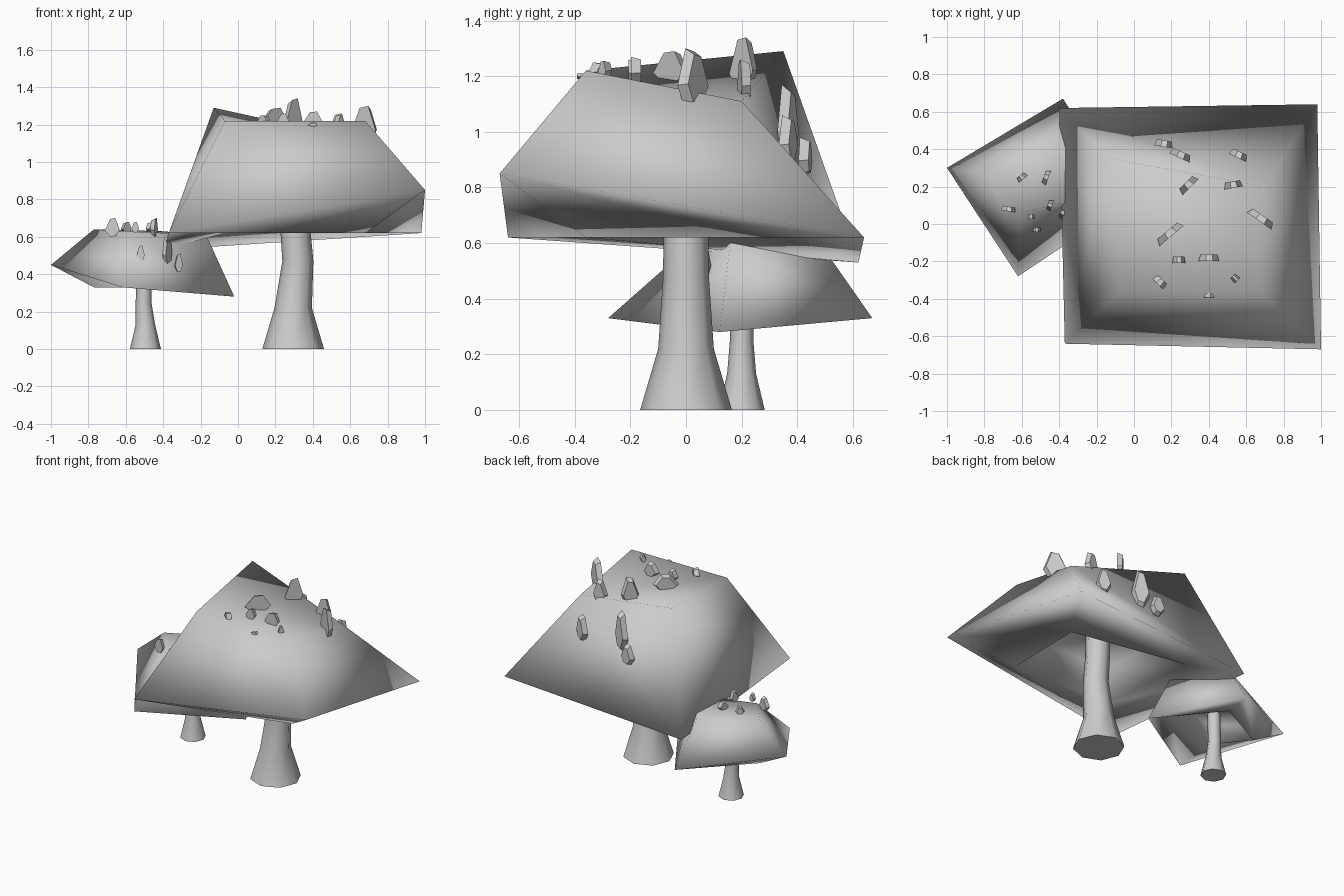
import bpy, bmesh
from math import radians, cos, sin, tau
from mathutils import Matrix, Vector

if "Cube" in bpy.data.objects:
    bpy.data.objects.remove(bpy.data.objects["Cube"])


def finish(bm, name, smooth=None):
    bmesh.ops.recalc_face_normals(bm, faces=bm.faces)
    mesh = bpy.data.meshes.new(name)
    bm.to_mesh(mesh)
    bm.free()
    ob = bpy.data.objects.new(name, mesh)
    bpy.context.collection.objects.link(ob)
    if smooth:
        bpy.ops.object.select_all(action='DESELECT')
        bpy.context.view_layer.objects.active = ob
        ob.select_set(True)
        bpy.ops.object.shade_smooth_by_angle(angle=radians(smooth))
    return ob


def cap(name, rim, crown, lip_z, ceiling_z):
    """Twisted block: crown, flared rim, lip turned in below the crown, recessed ceiling."""
    bm = bmesh.new()
    lo = [bm.verts.new(p) for p in rim]
    hi = [bm.verts.new(p) for p in crown]
    lip = [bm.verts.new((x, y, lip_z)) for x, y, z in crown]
    mid = sum((Vector(p) for p in crown), Vector()) / 4
    top = [bm.verts.new((mid.x + (x - mid.x) * .95, mid.y + (y - mid.y) * .95, ceiling_z))
           for x, y, z in crown]
    bm.faces.new((hi[0], hi[1], hi[2]))
    bm.faces.new((hi[0], hi[2], hi[3]))
    bm.faces.new(top)
    for i in range(4):
        j = (i + 1) % 4
        bm.faces.new((lo[i], lo[j], hi[i]))
        bm.faces.new((lo[j], hi[j], hi[i]))
        bm.faces.new((lo[i], lip[i], lip[j], lo[j]))
        bm.faces.new((lip[i], top[i], top[j], lip[j]))
    return finish(bm, name, 180)


def stem(name, rings, sides=8):
    """Skin through circular sections (x, y, z, radius)."""
    bm = bmesh.new()
    loops = [[bm.verts.new((x + r * cos(tau * k / sides), y + r * sin(tau * k / sides), z))
              for k in range(sides)] for x, y, z, r in rings]
    for a, b in zip(loops, loops[1:]):
        for k in range(sides):
            n = (k + 1) % sides
            bm.faces.new((a[k], a[n], b[n], b[k]))
    bm.faces.new(loops[0])
    bm.faces.new(loops[-1])
    return finish(bm, name, 60)


def spots(name, items, thick):
    """Upright six-sided flakes (x, y, z, half width, half height, yaw)."""
    bm = bmesh.new()
    for x, y, z, w, h, yaw in items:
        m = (Matrix.Translation((x, y, z)) @ Matrix.Rotation(radians(yaw), 4, 'Z')
             @ Matrix.Diagonal((w, thick, h, 1)))
        outline = ((-1, -.3), (-.3, -1), (.5, -.9), (1, -.2), (.4, 1), (-.3, .9))
        front = [bm.verts.new(m @ Vector((a, -.5, b))) for a, b in outline]
        back = [bm.verts.new(m @ Vector((a * .8, .5, b * .8))) for a, b in outline]
        bm.faces.new(front)
        bm.faces.new(back)
        for k in range(6):
            n = (k + 1) % 6
            bm.faces.new((front[k], front[n], back[n], back[k]))
    return finish(bm, name)


# Large mushroom
cap("large_cap",
    [(-.37, -.64, .62), (1, -.67, .85), (.98, .64, .62), (-.40, .62, .53)],
    [(-.07, -.36, 1.22), (.68, -.36, 1.22), (.69, .20, 1.11), (-.13, .35, 1.29)], .62, .86)
stem("large_stem", [(.295, 0, 0, .165), (.295, 0, .22, .1),
                    (.32, 0, .47, .083), (.305, 0, .66, .08), (.30, 0, .90, .08)])
spots("large_cap_spots", [
    (.19, -.05, 1.23, .085, .06, 40), (.29, .21, 1.24, .06, .10, 45),
    (.53, .21, 1.18, .05, .08, 10), (.68, .03, 1.19, .08, .11, -35),
    (.25, .37, 1.03, .06, .14, -25), (.16, .43, .91, .05, .07, -10),
    (.56, .37, .97, .05, .09, -25), (.24, -.19, 1.22, .035, .04, 0),
    (.40, -.18, 1.22, .055, .05, 0), (.14, -.31, 1.22, .04, .03, -45),
    (.54, -.29, 1.225, .02, .03, 45), (.40, -.375, 1.2, .025, .01, 0)], .035)

# Small mushroom
cap("small_cap",
    [(-1, .30, .45), (-.62, -.28, .33), (-.02, .12, .28), (-.38, .67, .33)],
    [(-.77, .27, .64), (-.60, .06, .63), (-.17, .16, .61), (-.41, .46, .63)], .33, .45)
stem("small_stem", [(-.495, .2, 0, .083), (-.495, .2, .13, .052),
                    (-.505, .2, .25, .042), (-.50, .2, .48, .042)])
spots("small_cap_spots", [
    (-.47, .25, .65, .04, .03, 70), (-.60, .25, .65, .03, .03, 40),
    (-.67, .08, .65, .04, .05, -10), (-.55, .04, .65, .02, .03, 0),
    (-.45, .10, .65, .03, .05, 70), (-.52, .38, .60, .02, .025, 0),
    (-.52, -.03, .51, .022, .045, -5), (-.32, .02, .46, .022, .05, 20),
    (-.38, .06, .53, .035, .09, 60)], .025)
